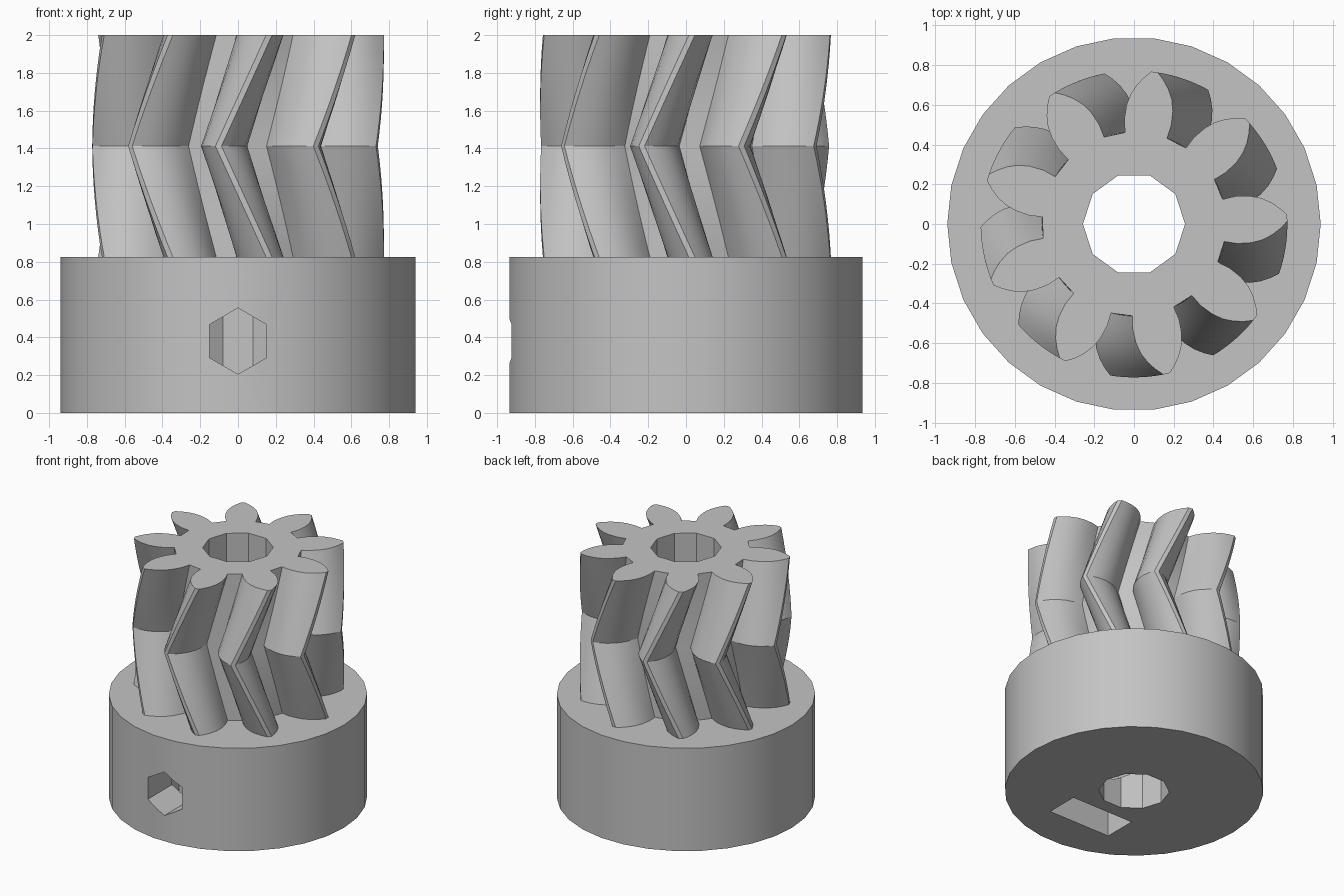
import bpy, bmesh
from math import sin, cos, pi, radians

cube = bpy.data.objects.get("Cube")
if cube:
    bpy.data.objects.remove(cube, do_unlink=True)

BASE_TOP, TOP = 0.825, 2.0
TEETH, SLICES = 9, 8
TWIST = radians(20)      # turn between the mid plane and each end
PHASE = radians(2.3)     # direction of the first tooth at the top
HOLE_Z = 0.38

grey = bpy.data.materials.new("plain_grey")
grey.use_nodes = True
colour = (0.55, 0.55, 0.55, 1)
grey.diffuse_color = colour
grey.node_tree.nodes["Principled BSDF"].inputs["Base Color"].default_value = colour


def loft(name, rings):
    """Closed solid through a list of equally sized rings of points."""
    bm = bmesh.new()
    loops = [[bm.verts.new(p) for p in ring] for ring in rings]
    n = len(loops[0])
    for low, high in zip(loops, loops[1:]):
        for i in range(n):
            j = (i + 1) % n
            bm.faces.new((low[i], low[j], high[j], high[i]))
    bm.faces.new(loops[0][::-1])
    bm.faces.new(loops[-1])
    bmesh.ops.recalc_face_normals(bm, faces=bm.faces)
    mesh = bpy.data.meshes.new(name)
    bm.to_mesh(mesh)
    bm.free()
    mesh.materials.append(grey)
    obj = bpy.data.objects.new(name, mesh)
    bpy.context.collection.objects.link(obj)
    return obj


def polygon(radius, sides, z):
    return [(radius * cos(2 * pi * i / sides), radius * sin(2 * pi * i / sides), z)
            for i in range(sides)]


def prism(name, radius, sides, z0, z1):
    return loft(name, [polygon(radius, sides, z) for z in (z0, z1)])


def hex_along_y(name, radius, y0, y1):
    """Hexagonal bar along y with a corner pointing up."""
    return loft(name, [[(y, x, z) and (x, y, z + HOLE_Z) for z, x, _ in polygon(radius, 6, 0)]
                       for y in (y0, y1)])


def box(name, x, y0, y1, z0, z1):
    return loft(name, [[(-x, y0, z), (x, y0, z), (x, y1, z), (-x, y1, z)] for z in (z0, z1)])


def activate(obj):
    bpy.ops.object.select_all(action='DESELECT')
    obj.select_set(True)
    bpy.context.view_layer.objects.active = obj


def cut(obj, cutter):
    activate(obj)
    mod = obj.modifiers.new("cut", 'BOOLEAN')
    mod.operation, mod.solver, mod.object = 'DIFFERENCE', 'EXACT', cutter
    bpy.ops.object.modifier_apply(modifier=mod.name)
    bpy.data.objects.remove(cutter, do_unlink=True)


def finish(obj):
    activate(obj)
    bpy.ops.object.shade_smooth_by_angle(angle=radians(30))


# Tooth flank: radius and half angle in degrees, from root to tip
flank = [(0.463, 13.3), (0.53, 13), (0.6, 11.3), (0.654, 9.2),
         (0.70, 6.6), (0.74, 3.8), (0.772, 1.2)]
tooth = [(r, -radians(a)) for r, a in flank] + [(r, radians(a)) for r, a in flank[::-1]]


def gear_ring(z, turn):
    return [(r * cos(a + turn + 2 * pi * k / TEETH), r * sin(a + turn + 2 * pi * k / TEETH), z)
            for k in range(TEETH) for r, a in tooth]


# Herringbone gear: twists one way to the mid plane, then back
rings = []
for s in range(2 * SLICES + 1):
    t = s / (2 * SLICES)
    turn = PHASE - TWIST * (1 - abs(2 * t - 1))
    rings.append(gear_ring(BASE_TOP + (TOP - BASE_TOP) * t, turn))
gear = loft("herringbone_gear", rings)
cut(gear, prism("gear_bore", 0.257, 10, 0.5, 2.2))
finish(gear)

# Collar with shaft bore, set screw hole and nut slot open at the bottom
collar = prism("collar", 0.94, 30, 0, BASE_TOP)
cut(collar, prism("collar_bore", 0.257, 10, -0.2, 1.2))
cut(collar, hex_along_y("screw_hole", 0.175, -1.2, 0))
cut(collar, box("nut_slot", 0.275, -0.62, -0.357, -0.2, HOLE_Z))
cut(collar, hex_along_y("nut_seat", 0.275 / cos(pi / 6), -0.62, -0.357))
finish(collar)
